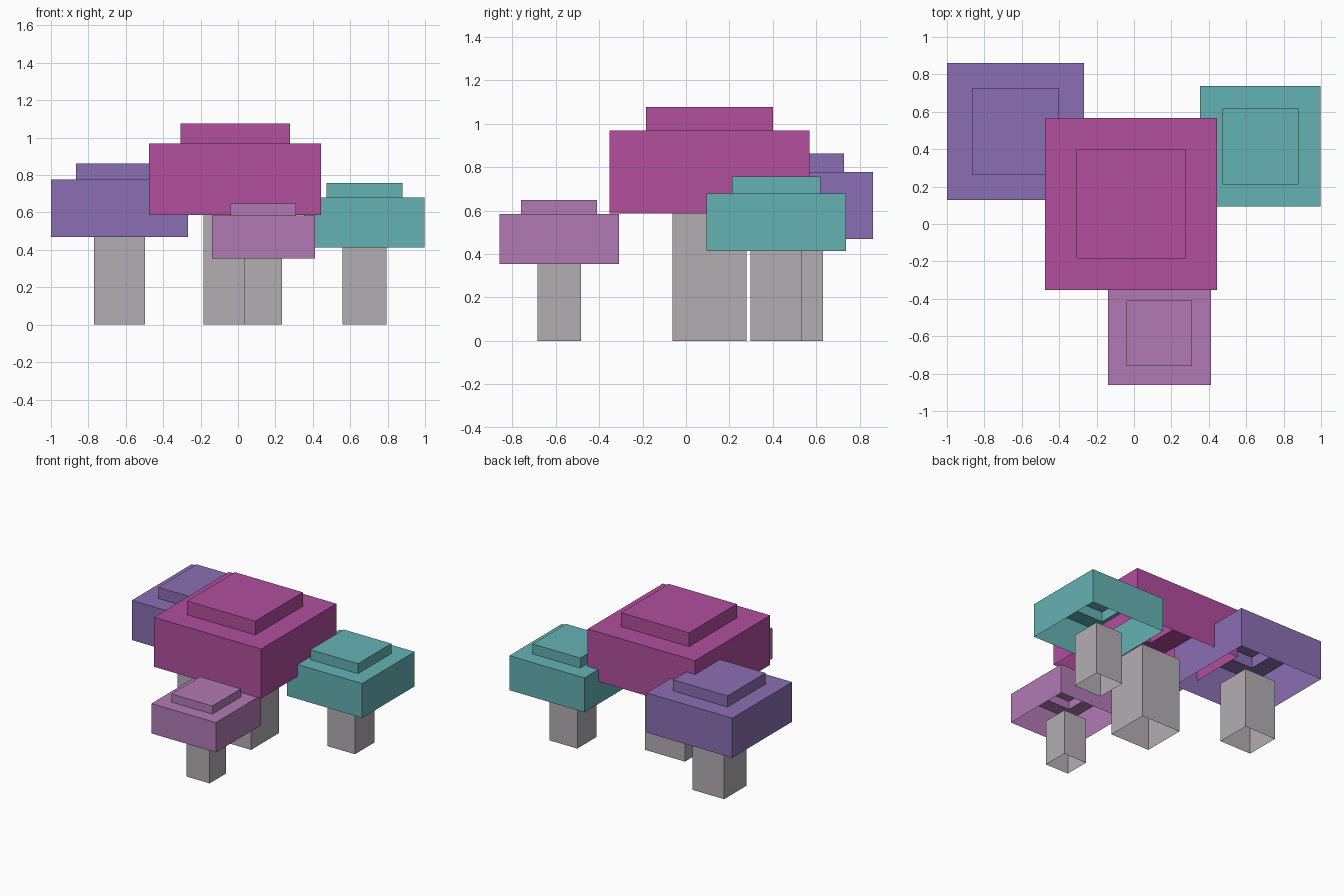
import bpy, bmesh

if "Cube" in bpy.data.objects:
    bpy.data.objects.remove(bpy.data.objects["Cube"])


def material(name, rgb):
    """Flat material from 0-255 display colour, stored as linear."""
    lin = [((c / 255 + 0.055) / 1.055) ** 2.4 for c in rgb]
    m = bpy.data.materials.new(name)
    m.diffuse_color = (*lin, 1)
    m.use_nodes = True
    m.node_tree.nodes["Principled BSDF"].inputs["Base Color"].default_value = m.diffuse_color
    return m


def square_shell(name, cx, cy, rings, mat, closed_top):
    """Stack of square rings (half width, z), open underneath."""
    bm = bmesh.new()
    loops = []
    for h, z in rings:
        loops.append([bm.verts.new((cx + sx * h, cy + sy * h, z))
                      for sx, sy in ((-1, -1), (1, -1), (1, 1), (-1, 1))])
    for low, high in zip(loops, loops[1:]):
        for i in range(4):
            j = (i + 1) % 4
            bm.faces.new((low[i], low[j], high[j], high[i]))
    if closed_top:
        bm.faces.new(loops[-1])
    mesh = bpy.data.meshes.new(name)
    bm.to_mesh(mesh)
    bm.free()
    mesh.materials.append(mat)
    obj = bpy.data.objects.new(name, mesh)
    bpy.context.collection.objects.link(obj)


grey = material("stem grey", (179, 174, 178))

# name, colour, centre, half widths (cap, tier, stem), heights (cap base, cap top, tier top)
mushrooms = [
    ("magenta", (178, 78, 158), (-0.015, 0.108), (0.46, 0.292, 0.17), (0.587, 0.97, 1.077)),
    ("purple", (139, 111, 179), (-0.633, 0.495), (0.367, 0.233, 0.136), (0.47, 0.777, 0.863)),
    ("teal", (101, 178, 180), (0.676, 0.416), (0.322, 0.204, 0.118), (0.413, 0.68, 0.757)),
    ("pink", (178, 122, 181), (0.136, -0.584), (0.276, 0.175, 0.1), (0.354, 0.585, 0.648)),
]

for name, rgb, (cx, cy), (cap, tier, stem), (z0, z1, z2) in mushrooms:
    # stepped hollow cap
    square_shell(name + "_cap", cx, cy,
                 [(cap, z0), (cap, z1), (tier, z1), (tier, z2)],
                 material(name, rgb), True)
    # hollow square stem
    square_shell(name + "_stem", cx, cy, [(stem, 0), (stem, z0)], grey, False)
